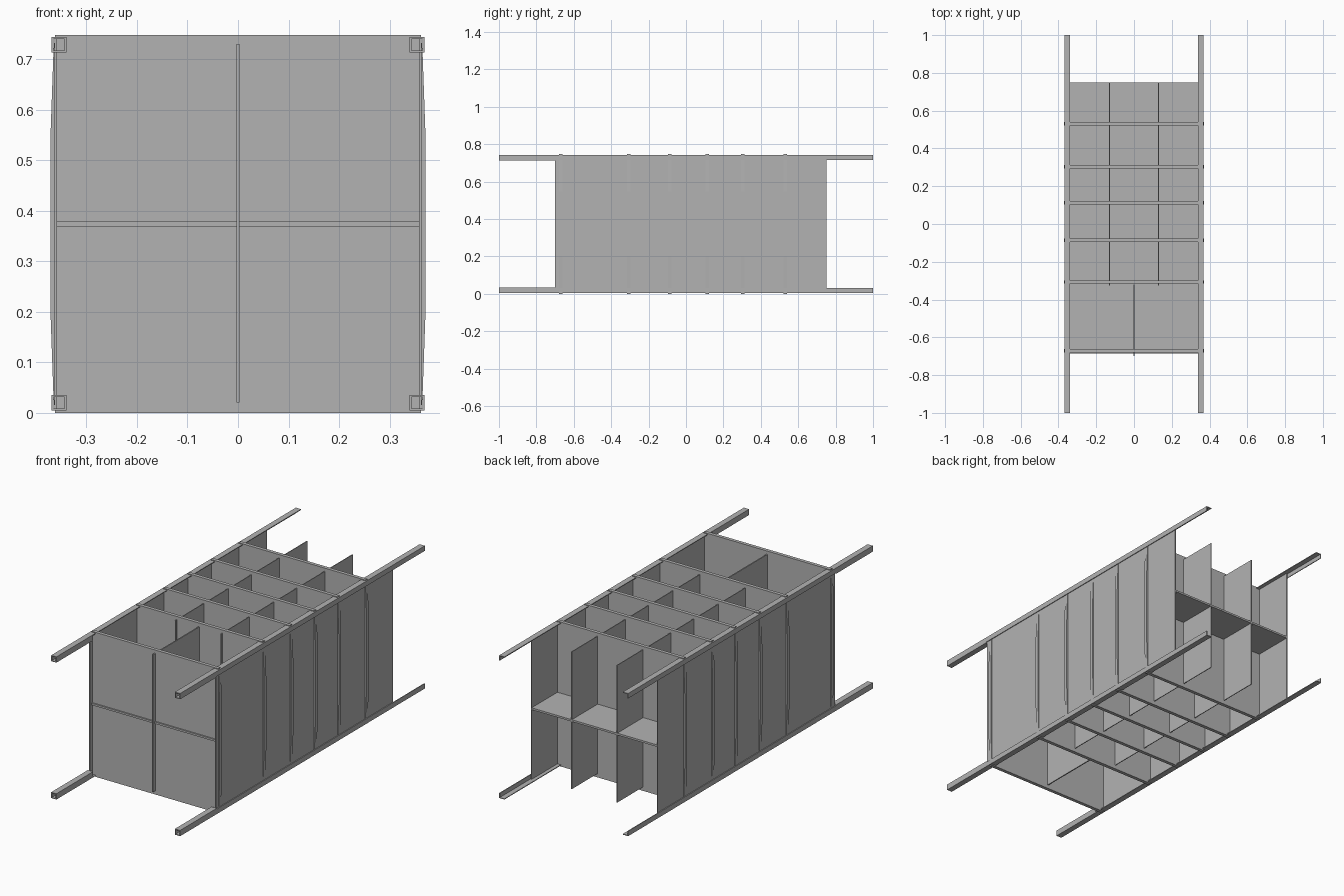
import bpy
import bmesh

cube = bpy.data.objects.get("Cube")
if cube:
    bpy.data.objects.remove(cube, do_unlink=True)

grey = bpy.data.materials.new("plain grey")
grey.use_nodes = True
colour = (0.45, 0.45, 0.45, 1)
grey.diffuse_color = colour
grey.node_tree.nodes["Principled BSDF"].inputs["Base Color"].default_value = colour

SIDE, LOW, HIGH = 0.369, 0.005, 0.743
MID = (LOW + HIGH) / 2
BACK = 0.75


def finish(name, bm):
    bmesh.ops.recalc_face_normals(bm, faces=bm.faces)
    mesh = bpy.data.meshes.new(name)
    bm.to_mesh(mesh)
    bm.free()
    mesh.materials.append(grey)
    obj = bpy.data.objects.new(name, mesh)
    bpy.context.collection.objects.link(obj)
    return obj


def box(name, x, y, z):
    """Box from a low and high bound on each axis."""
    bm = bmesh.new()
    bmesh.ops.create_cube(bm, size=1)
    for v in bm.verts:
        v.co = [b[0] if c < 0 else b[1] for c, b in zip(v.co, (x, y, z))]
    return finish(name, bm)


def extrude(name, outline, y0, y1):
    """Prism along y from an outline of (x, z) points."""
    bm = bmesh.new()
    face = bm.faces.new([bm.verts.new((x, y0, z)) for x, z in outline])
    moved = bmesh.ops.extrude_face_region(bm, geom=[face])["geom"]
    for v in moved:
        if isinstance(v, bmesh.types.BMVert):
            v.co.y = y1
    return finish(name, bm)


def tube(name, x, z, size, wall, y0, y1):
    """Open square tube along y, with its low corner at x, z."""
    bm = bmesh.new()
    rings = []
    for y, inset in ((y0, 0), (y1, 0), (y1, wall), (y0, wall)):
        a, b = inset, size - inset
        rings.append([bm.verts.new((x + p, y, z + q))
                      for p, q in ((a, a), (b, a), (b, b), (a, b))])
    for i in range(4):
        for j in range(4):
            r, s = rings[i], rings[(i + 1) % 4]
            k = (j + 1) % 4
            bm.faces.new((r[j], r[k], s[k], s[j]))
    return finish(name, bm)


# Corner rails: square tubes in front, angle profiles behind
SIZE, WALL = 0.03, 0.004
for sx, side in ((1, "left"), (-1, "right")):
    for top, level in ((False, "lower"), (True, "upper")):
        z_out = HIGH if top else LOW
        sz = -1 if top else 1
        tube(f"{side}_{level}_front_tube", SIDE - SIZE if sx > 0 else -SIDE,
             HIGH - SIZE if top else LOW, SIZE, WALL, -1, -0.7)
        corner = [(0, 0), (SIZE, 0), (SIZE, WALL), (WALL, WALL),
                  (WALL, SIZE - WALL), (0, SIZE - WALL)]
        extrude(f"{side}_{level}_angle_rail",
                [(sx * (SIDE - a), z_out + sz * b) for a, b in corner], -0.7, 1)

    # Side panel
    box(f"{side}_side_panel", sorted((sx * 0.358, sx * 0.363)), (-0.7, BACK), (LOW, HIGH))

# Cross boards with slightly bowed ends
half = [(0.362, 0), (0.365, 0.03), (0.371, 0.2), (0.371, 0.547), (0.365, 0.717), (0.362, 0.747)]
outline = half + [(-x, z) for x, z in reversed(half)]
for i, y in enumerate((-0.67, -0.307, -0.086, 0.113, 0.303, 0.53)):
    extrude(f"cross_board_{i + 1}", outline, y - 0.009, y + 0.009)

# Middle plate running through all bays
box("middle_plate", (-0.36, 0.36), (-0.686, BACK), (MID - 0.005, MID + 0.005))

# Upright dividers: one in the front bay, two in the others
box("front_divider", (-0.003, 0.003), (-0.7, -0.32), (0.02, 0.73))
for x, side in ((0.13, "left"), (-0.13, "right")):
    box(f"{side}_divider", (x - 0.002, x + 0.002), (-0.325, BACK), (0.02, 0.73))
